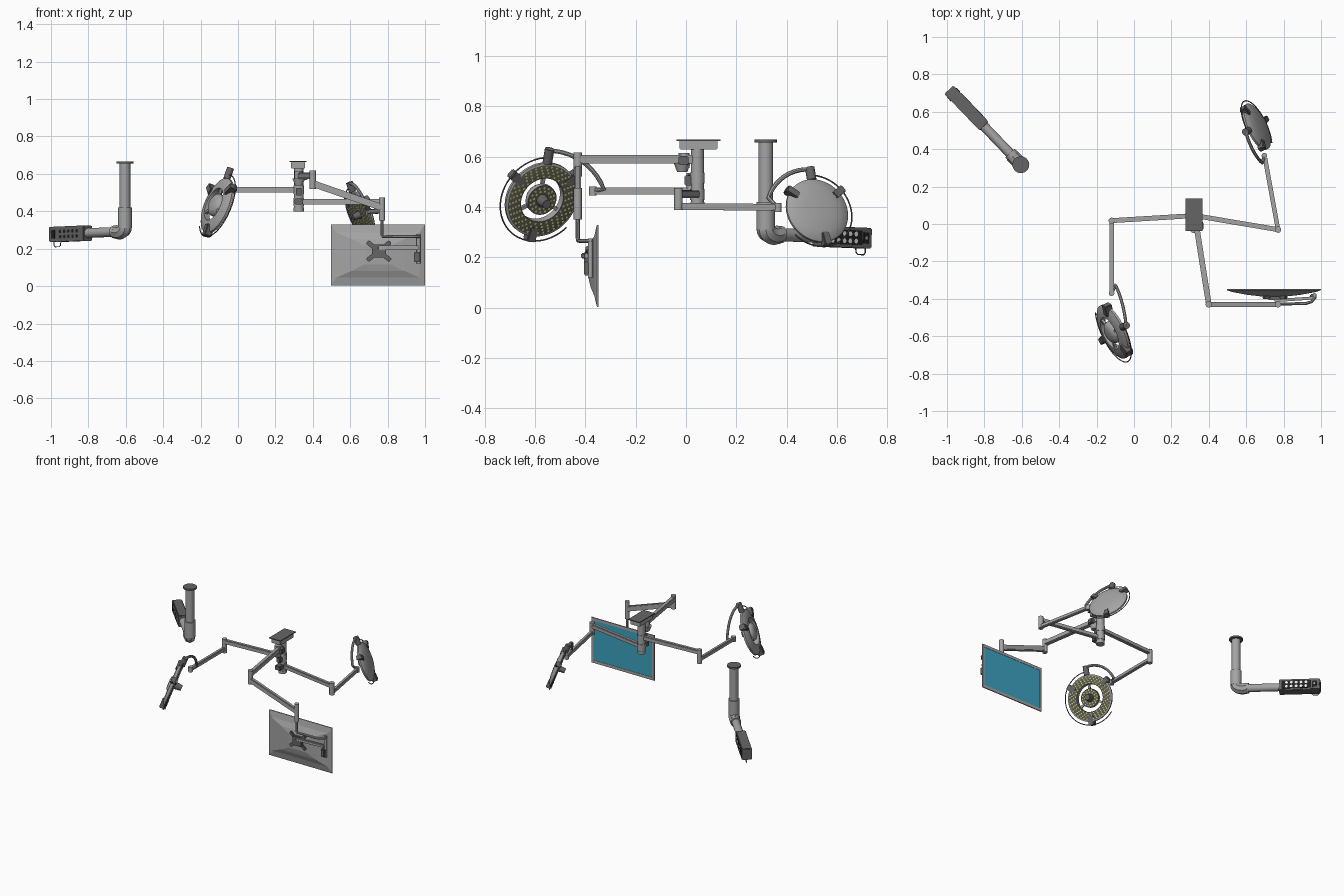
import bpy, bmesh, math
from mathutils import Matrix, Vector as V

if "Cube" in bpy.data.objects:
    bpy.data.objects.remove(bpy.data.objects["Cube"])

def material(name, r, g, b):
    m = bpy.data.materials.new(name)
    m.diffuse_color = (r, g, b, 1)
    m.use_nodes = True
    m.node_tree.nodes["Principled BSDF"].inputs["Base Color"].default_value = m.diffuse_color
    return m

GREY = material("light grey", .37, .37, .37)
DARK = material("dark grey", .13, .13, .13)
BLACK = material("black", .015, .015, .015)
TEAL = material("screen teal", .045, .36, .52)
OLIVE = material("lamp face olive", .10, .10, .07)
YELLOW = material("lamp yellow", .55, .56, .2)
WHITE = material("white", .9, .9, .9)

def finish(name, bm, mats, M=None, smooth=True):
    bmesh.ops.recalc_face_normals(bm, faces=bm.faces)
    if M:
        bm.transform(M)
    me = bpy.data.meshes.new(name)
    bm.to_mesh(me)
    bm.free()
    for m in mats:
        me.materials.append(m)
    if smooth:
        me.shade_smooth()
        me.set_sharp_from_angle(angle=math.radians(32))
    ob = bpy.data.objects.new(name, me)
    bpy.context.collection.objects.link(ob)
    return ob

def frame(a, b):
    """Matrix at the middle of a-b: x along it, z as near up as possible."""
    a, b = V(a), V(b)
    x = (b - a).normalized()
    y = V((0, 0, 1)).cross(x).normalized()
    M = Matrix((x, y, x.cross(y))).transposed().to_4x4()
    M.translation = (a + b) / 2
    return M

def box(name, c, size, mat, M=None, bevel=0):
    bm = bmesh.new()
    bmesh.ops.create_cube(bm, size=1)
    bm.transform(Matrix.Translation(c) @ Matrix.Diagonal((*size, 1)))
    if bevel:
        bmesh.ops.bevel(bm, geom=bm.edges[:], offset=bevel, segments=2, affect='EDGES')
    return finish(name, bm, [mat], M)

def bar(name, a, b, w, h, mat=GREY):
    return box(name, (0, 0, 0), ((V(b) - V(a)).length, w, h), mat, frame(a, b), .004)

def rod(name, a, b, r, mat=GREY, r2=None, seg=24):
    bm = bmesh.new()
    a, b = V(a), V(b)
    bmesh.ops.create_cone(bm, cap_ends=True, segments=seg, radius1=r,
                          radius2=r if r2 is None else r2, depth=(b - a).length)
    R = (b - a).to_track_quat('Z', 'Y').to_matrix().to_4x4()
    return finish(name, bm, [mat], Matrix.Translation((a + b) / 2) @ R)

def post(name, x, y, z0, z1, r, mat=GREY):
    return rod(name, (x, y, z0), (x, y, z1), r, mat)

def tube(name, pts, r, mat=GREY):
    cu = bpy.data.curves.new(name, 'CURVE')
    cu.dimensions, cu.bevel_depth, cu.bevel_resolution = '3D', r, 2
    cu.use_fill_caps = True
    sp = cu.splines.new('POLY')
    sp.points.add(len(pts) - 1)
    for p, q in zip(sp.points, pts):
        p.co = (*q, 1)
    tmp = bpy.data.objects.new(name + "_path", cu)
    bpy.context.collection.objects.link(tmp)
    me = bpy.data.meshes.new_from_object(tmp.evaluated_get(bpy.context.evaluated_depsgraph_get()))
    bpy.data.objects.remove(tmp)
    bm = bmesh.new()
    bm.from_mesh(me)
    bpy.data.meshes.remove(me)
    return finish(name, bm, [mat])

def lathe(name, prof, r, M, face_z, ring=False, seg=48):
    """Turned body, scaled by r; flat faces at height face_z get the lamp face colour."""
    bm = bmesh.new()
    loops = [[bm.verts.new((p * r * math.cos(2 * math.pi * i / seg), p * r * math.sin(2 * math.pi * i / seg), z * r))
              for i in range(seg)] for p, z in prof]
    for p, q in zip(loops, loops[1:] + loops[:1] if ring else loops[1:]):
        for i in range(seg):
            bm.faces.new((p[i], p[(i + 1) % seg], q[(i + 1) % seg], q[i]))
    if not ring:
        bm.faces.new(loops[0])
        bm.faces.new(loops[-1])
    for f in bm.faces:
        f.material_index = int(all(abs(v.co.z - face_z * r) < 1e-5 for v in f.verts))
    return finish(name, bm, [GREY, OLIVE], M)

def lamp(side, centre, n, r, arm_end, lead, open_ring):
    """Round lamp head; local z is the light direction, local y is up."""
    n = V(n).normalized()
    x = V((0, 0, 1)).cross(n).normalized()
    M = Matrix((x, n.cross(x), n)).transposed().to_4x4()
    M.translation = V(centre)
    if open_ring:
        # outer ring and inner disc with an open gap, joined by three spokes
        lathe(side + "_lamp_ring", [(.59, .06), (.95, .06), (1, .04), (1, -.04), (.9, -.1), (.72, -.15), (.59, -.16)],
              r, M, .06, True)
        lathe(side + "_lamp_disc", [(.1, -.24), (.25, -.23), (.36, -.16), (.4, -.08), (.4, .06), (.1, .06)], r, M, .06)
        for d in (90, 210, 330):
            box(side + "_lamp_spoke", (.5 * r, 0, -.08 * r), (.28 * r, .09 * r, .08 * r), GREY,
                M @ Matrix.Rotation(math.radians(d), 4, 'Z'))
        rows = ((.24, 12), (.33, 16), (.65, 26), (.74, 30), (.82, 34), (.9, 38))
    else:
        # closed domed body
        lathe(side + "_lamp_head", [(.1, -.23), (.45, -.215), (.72, -.17), (.92, -.1), (1, -.04), (1, .04),
                                    (.95, .06), (.1, .06)], r, M, .06)
        rows = ((.24, 12), (.33, 16), (.44, 20), (.55, 24), (.65, 26), (.74, 30), (.82, 34), (.9, 38))
    # bulbs in concentric rows
    bm = bmesh.new()
    for rad, count in rows:
        for i in range(count):
            t = 2 * math.pi * (i + rad * 3) / count
            bmesh.ops.create_circle(bm, cap_ends=True, segments=8, radius=.03 * r, matrix=Matrix.Translation(
                (rad * r * math.cos(t), rad * r * math.sin(t), .068 * r)))
    finish(side + "_lamp_bulbs", bm, [YELLOW], M)
    rod(side + "_lamp_handle", M @ V((0, 0, .05 * r)), M @ V((0, 0, .36 * r)), .16 * r, DARK, .12 * r)
    # guard ring and the clamps that hold it
    def polar(deg, k, z=0):
        a = math.radians(deg)
        return M @ V((k * r * math.cos(a), k * r * math.sin(a), z * r))
    tube(side + "_guard_ring", [polar(d, 1.14) for d in range(90, 321, 6)], .003, DARK)
    for d in (36, 144, 264):
        C = M @ Matrix.Rotation(math.radians(d), 4, 'Z')
        box(side + "_clamp", (.94 * r, 0, -.06 * r), (.42 * r, .24 * r, .28 * r), DARK, C, .004)
    # curved yoke from the arm to the top of the head
    tube(side + "_yoke", [V(arm_end)] + [polar(d, 1.5 - .17 * (d - 20) / 70, lead * (90 - d) / 70)
                                         for d in range(20, 91, 7)] + [polar(90, 1.33)], .009)
    rod(side + "_yoke_pivot", polar(90, .98), polar(90, 1.38), .019, DARK)

# ceiling plate and central column
CX, CY = .325, .045
box("ceiling_plate", (.32, .05, .646), (.075, .15, .036), GREY, None, .003)
box("ceiling_plate_cover", (.32, .05, .6655), (.09, .175, .006), DARK)
post("column", CX, CY, .41, .632, .026)
post("column_foot", CX, CY, .40, .42, .028)
for z in (.515, .45):
    post("column_collar", CX, CY, z - .022, z + .022, .029)
box("column_brake_box", (CX, .018, .452), (.045, .07, .032), DARK, None, .004)
box("column_upper_box", (CX, .01, .505), (.03, .03, .04), DARK, None, .004)
post("screen_arm_hub", CX, -.008, .555, .615, .022)
rod("screen_arm_hub_cap", (CX, -.015, .538), (CX, -.015, .575), .02, GREY, .034)
box("screen_arm_brake_box", (.352, -.01, .585), (.04, .04, .036), DARK, None, .004)

# left lamp arms
bar("left_upper_arm", (CX, CY, .515), (-.12, .018, .515), .026, .03)
post("left_elbow", -.12, .018, .435, .535, .016)
bar("left_lower_arm", (-.12, .018, .463), (-.12, -.365, .463), .024, .027)
post("left_wrist", -.12, -.37, .445, .48, .015)
lamp("left", (-.11, -.575, .43), (.84, .40, -.36), .156, (-.12, -.37, .463), .6, True)

# right lamp arms
bar("right_upper_arm", (CX, CY, .45), (.77, -.03, .45), .026, .03)
post("right_elbow", .77, -.03, .388, .475, .017)
bar("right_lower_arm", (.77, -.03, .402), (.70, .355, .398), .024, .027)
post("right_wrist", .697, .365, .38, .415, .015)
lamp("right", (.655, .52, .384), (-.84, -.40, -.36), .133, (.697, .365, .398), .25, False)

# screen arms
bar("screen_upper_arm", (CX, CY, .59), (.40, -.43, .59), .03, .034)
post("screen_elbow", .40, -.43, .52, .617, .017)
bar("screen_lower_arm", (.40, -.43, .548), (.77, -.43, .42), .026, .036)
post("screen_wrist", .77, -.43, .35, .475, .016)
tube("screen_drop_pole", [(.77, -.43, .36), (.77, -.43, .275), (.775, -.428, .265), (.92, -.425, .265),
                          (.95, -.415, .265), (.967, -.395, .265), (.967, -.375, .265)], .008)
post("screen_hinge", .965, -.38, .12, .275, .01)
box("screen_hinge_knob", (.957, -.39, .155), (.03, .03, .055), DARK, None, .004)
bar("screen_mount_bar", (.965, -.395, .205), (.75, -.41, .205), .016, .022)

# star shaped mount
for sx in (-1, 1):
    for sz in (-1, 1):
        bar("mount_star_arm", (.753, -.393, .187), (.753 + sx * .062, -.393, .187 + sz * .05), .014, .024, DARK)
box("mount_plate", (.753, -.395, .187), (.075, .022, .07), DARK, None, .004)

# screen casing lofted from shrinking rectangles, with the display set in the far side
bm = bmesh.new()
loops = []
for w, h, y in ((.235, .143, -.349), (.235, .143, -.347), (.251, .163, -.347), (.251, .163, -.354),
                (.222, .12, -.364), (.14, .085, -.379), (.07, .05, -.387)):
    loops.append([bm.verts.new((.748 + sx * w, y, .166 + sz * h))
                  for sx, sz in ((-1, -1), (1, -1), (1, 1), (-1, 1))])
for p, q in zip(loops, loops[1:]):
    for i in range(4):
        bm.faces.new((p[i], p[(i + 1) % 4], q[(i + 1) % 4], q[i]))
display = bm.faces.new(loops[0])
display.material_index = 1
bm.faces.new(loops[-1])
finish("screen_casing", bm, [GREY, TEAL], None, False)

# separate ceiling fixture: flange, column, elbow, boom
FX, FY = -.605, .317
post("fixture_flange", FX, FY, .655, .667, .045, DARK)
post("fixture_column", FX, FY, .38, .657, .029)
post("fixture_sleeve", FX, FY, .31, .42, .037)
D = V((-.69, .72, -.03)).normalized()
P = V((FX, FY, .292))
tube("fixture_elbow", [V((FX, FY, .33))] + [
    P + V((0, 0, .02)) + D * .045 * (1 - math.cos(t * math.pi / 12)) - V((0, 0, .025 * math.sin(t * math.pi / 12)))
    for t in range(7)] + [P + D * .07], .037)
rod("boom_collar", P + D * .06, P + D * .085, .034)
rod("boom", P + D * .05, P + D * .31, .026)

# control box at the boom end: black panel with white sockets on one side, black sockets on the other
A, B = P + D * .285, P + D * .555
F = frame(A, B)
L = (B - A).length
box("control_box", (0, 0, 0), (L, .066, .082), DARK, F, .004)
box("side_panel", (-.02, -.034, 0), (L * .72, .004, .058), BLACK, F)
for s, mat in ((-1, WHITE), (1, BLACK)):
    bm = bmesh.new()
    for i in range(5):
        for z in (-.014, .014):
            bmesh.ops.create_circle(bm, cap_ends=True, segments=10, radius=.01, matrix=Matrix.Translation(
                (-.085 + i * .032, s * .0365, z)) @ Matrix.Rotation(math.pi / 2, 4, 'X'))
    finish("panel_sockets", bm, [mat], F)
    box("panel_switch", (.1, s * .034, 0), (.03, .004, .045), BLACK, F)
box("switch_button", (.1, -.0365, 0), (.01, .002, .012), WHITE, F)
tube("box_handle", [F @ V((L / 2 - dx, 0, z)) for dx, z in
                    ((.06, -.038), (.055, -.06), (.045, -.066), (.015, -.066), (.006, -.058), (.006, -.038))],
     .0025, DARK)
